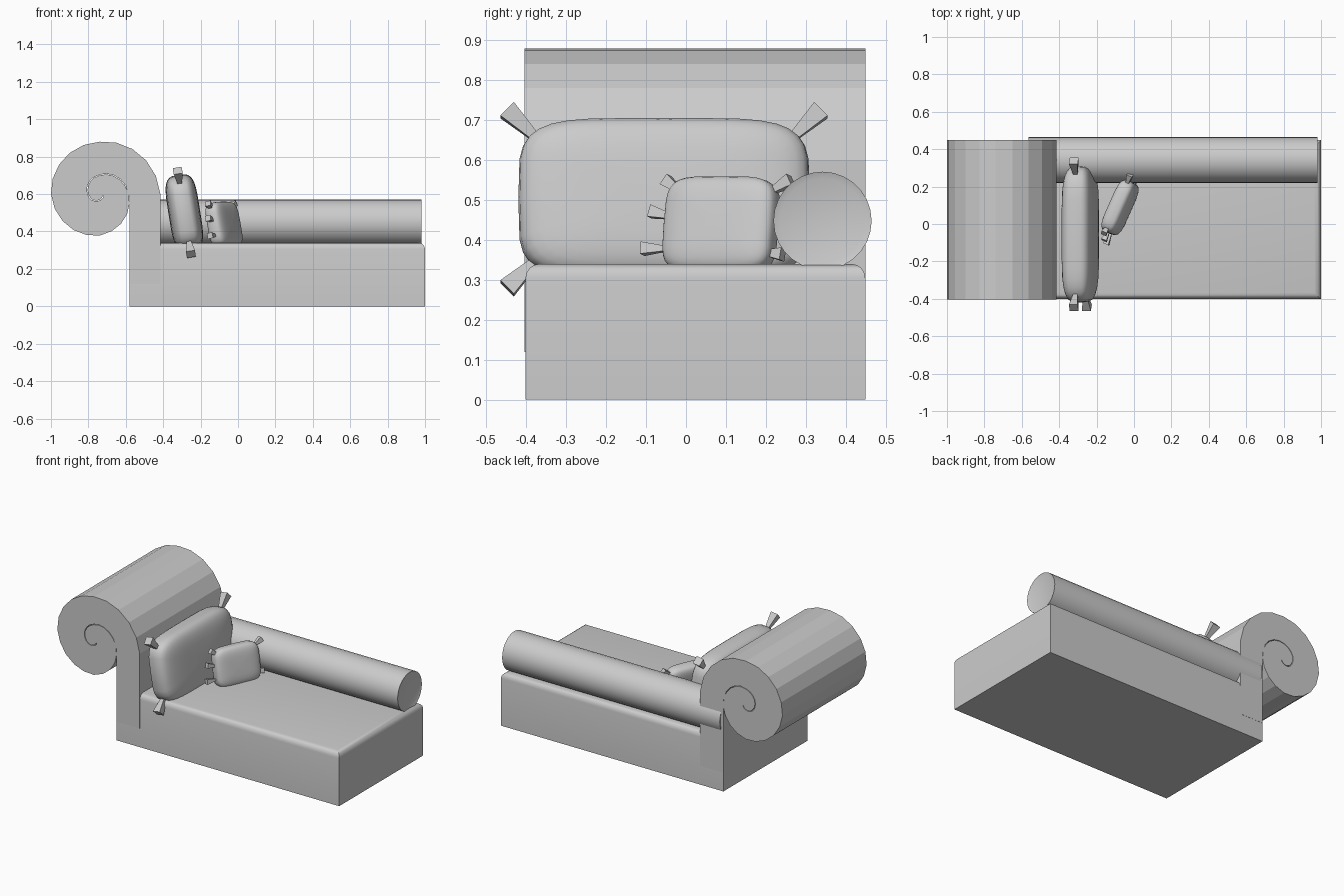
import bpy, bmesh
from math import sin, cos, pi, radians, copysign, floor
from mathutils import Vector, Euler, Matrix

if "Cube" in bpy.data.objects:
    bpy.data.objects.remove(bpy.data.objects["Cube"])


def finish(bm, name, smooth=None):
    bmesh.ops.recalc_face_normals(bm, faces=bm.faces)
    me = bpy.data.meshes.new(name)
    bm.to_mesh(me)
    bm.free()
    ob = bpy.data.objects.new(name, me)
    bpy.context.collection.objects.link(ob)
    if smooth:
        bpy.ops.object.select_all(action='DESELECT')
        ob.select_set(True)
        bpy.context.view_layer.objects.active = ob
        bpy.ops.object.shade_smooth_by_angle(angle=radians(smooth))
    return ob


# Seat block with rounded top rim
bm = bmesh.new()
bmesh.ops.create_cube(bm, size=1, matrix=Matrix.Translation((0.21, 0.0235, 0.17))
                      @ Matrix.Diagonal((1.58, 0.851, 0.34, 1)))
rim = [e for e in bm.edges if all(v.co.z > 0.3 for v in e.verts)]
bmesh.ops.bevel(bm, geom=rim, offset=0.035, segments=4, profile=0.5, affect='EDGES')
finish(bm, "seat", 30)

# Rolled arm: a padded strip that rises from the seat and winds inward
TURN = [.325, .28, .26, .222, .155, .1, .06, .03, .015]


def scroll(i, per_turn=20, gap=0.0):
    t = min(4 * i / per_turn, 7.999)
    k = floor(t)
    r = TURN[k] + (TURN[k + 1] - TURN[k]) * (t - k) + gap
    a = 2 * pi * i / per_turn
    return (-0.74 + r * cos(a), 0.6 + r * sin(a))


outer = [scroll(i) for i in range(0, 37)]
inner = [scroll(min(i + 20, 39), gap=-0.003) if i == 0 else
         (lambda p, q: ((p[0] * .98 + q[0] * .02), (p[1] * .98 + q[1] * .02)))(scroll(i + 20), scroll(i))
         for i in range(0, 20)]
profile = [(-0.58, 0.12), (-0.415, 0.12), (-0.415, 0.45)] + outer + inner[::-1] + [(-0.58, 0.585)]
bm = bmesh.new()
face = bm.faces.new([bm.verts.new((x, -0.404, z)) for x, z in profile])
ext = bmesh.ops.extrude_face_region(bm, geom=[face])
bmesh.ops.translate(bm, vec=(0, 0.854, 0),
                    verts=[v for v in ext['geom'] if isinstance(v, bmesh.types.BMVert)])
bmesh.ops.triangulate(bm, faces=[f for f in bm.faces if len(f.verts) > 4])
finish(bm, "scroll_arm")

# Back bolster with piped ends
bm = bmesh.new()
bmesh.ops.create_cone(bm, cap_ends=True, segments=28, radius1=0.123, radius2=0.123, depth=1.545,
                      matrix=Matrix.Translation((0.2075, 0.342, 0.448)) @ Matrix.Rotation(pi / 2, 4, 'Y'))
caps = [f for f in bm.faces if len(f.verts) > 4]
bmesh.ops.inset_individual(bm, faces=caps, thickness=0.017, depth=-0.006)
finish(bm, "back_bolster", 30)


# Pillows: rounded cushion with flared corner ties
def pillow(name, loc, rot, half, ties, tie_r):
    def sp(v, e):
        return copysign(abs(v) ** e, v)
    bm = bmesh.new()
    bmesh.ops.create_uvsphere(bm, u_segments=32, v_segments=16, radius=1)
    for v in bm.verts:
        x, y, z = v.co
        r = (x * x + y * y) ** 0.5
        cx, cy = (x / r, y / r) if r > 1e-6 else (0, 0)
        rr = sp(r, 0.5) if r > 1e-6 else 0
        v.co = (half[0] * sp(z, 0.55), half[1] * rr * sp(cx, 0.42), half[2] * rr * sp(cy, 0.42))
    for (y0, z0), (y1, z1) in ties:
        a, b = Vector((0, y0, z0)), Vector((0, y1, z1))
        d = b - a
        m = Matrix.Translation((a + b) / 2) @ d.to_track_quat('Z', 'X').to_matrix().to_4x4() \
            @ Matrix.Rotation(pi / 4, 4, 'Z')
        bmesh.ops.create_cone(bm, cap_ends=True, segments=4, radius1=tie_r * 0.35, radius2=tie_r,
                              depth=d.length, matrix=m)
    ob = finish(bm, name, 40)
    ob.location = loc
    ob.rotation_euler = Euler([radians(a) for a in rot])


corners = [((sy * 0.31, sz * 0.145), (sy * 0.393, sz * 0.226)) for sy in (-1, 1) for sz in (-1, 1)]
pillow("large_pillow", (-0.287, -0.055, 0.502), (0, -9, 0), (0.085, 0.365, 0.203), corners, 0.034)

small_ties = [((-.11, .08), (-.162, .115)), ((.12, .08), (.182, .115)), ((-.13, .02), (-.195, .035)),
              ((-.14, -.06), (-.21, -.06)), ((.12, -.07), (.175, -.075))]
pillow("small_pillow", (-0.075, 0.088, 0.437), (0, -11, -24), (0.05, 0.15, 0.122), small_ties, 0.022)
